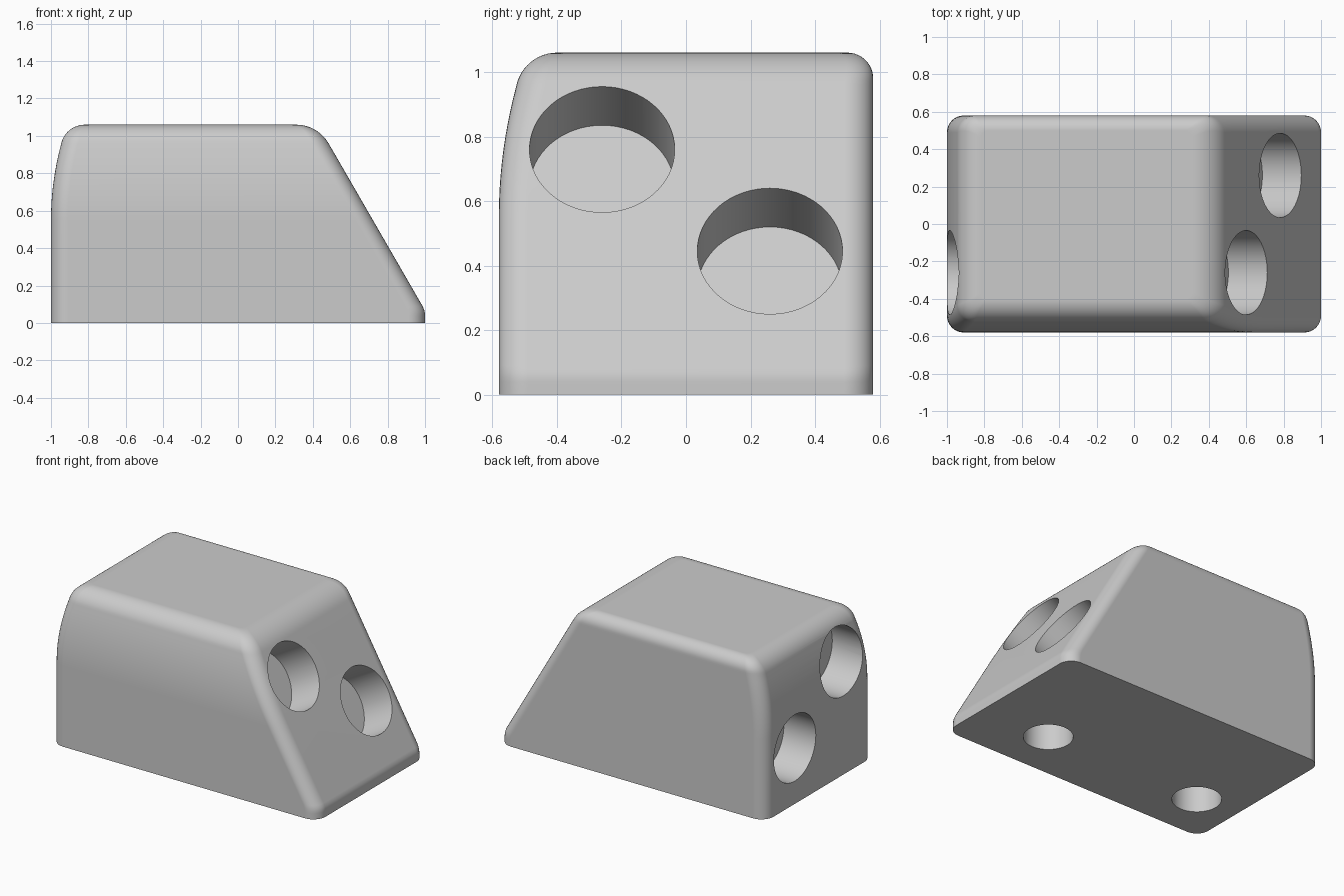
import bpy, bmesh, math
from mathutils import Vector

cube = bpy.data.objects.get("Cube")
if cube:
    bpy.data.objects.remove(cube, do_unlink=True)

HEIGHT, HALF_Y = 1.06, 0.58
CORNER_STEPS = 8

grey = bpy.data.materials.new("plain_grey")
grey.use_nodes = True
colour = (0.6, 0.6, 0.6, 1)
grey.diffuse_color = colour
grey.node_tree.nodes["Principled BSDF"].inputs["Base Color"].default_value = colour


def arc(radius, rise):
    return math.sqrt(max(radius ** 2 - rise ** 2, 0))


def lean_inset(z):
    """Side that is upright low down, then leans in and rounds over."""
    if z < 0.55:
        return 0
    if z < 0.9615:
        return 0.055 * ((z - 0.55) / 0.41) ** 2
    return 0.181 - arc(0.13, z - 0.93)


def back_inset(z):
    """Upright side with a small rounded top edge."""
    return 0 if z < 0.98 else 0.08 - arc(0.08, z - 0.98)


def slope_x(z):
    """Short foot, steep slope, large rounded top edge."""
    if z < 0.04:
        return 1
    if z < 0.09:
        return 0.9 + arc(0.1, z - 0.04)
    if z < 0.96:
        return 0.6 - (z - 0.76) * math.tan(math.radians(30))
    return 0.311 + arc(0.2, z - 0.86)


def section(z):
    """Rounded rectangle at one height."""
    x0, x1 = -1 + lean_inset(z), slope_x(z)
    y0, y1 = -HALF_Y + lean_inset(z), HALF_Y - back_inset(z)
    t = max(0, (z - 0.96) / 0.1)
    r = 0.09 - 0.05 * t ** 2
    points = []
    centres = [(x1 - r, y1 - r), (x0 + r, y1 - r), (x0 + r, y0 + r), (x1 - r, y0 + r)]
    for quarter, (cx, cy) in enumerate(centres):
        for i in range(CORNER_STEPS + 1):
            a = (quarter + i / CORNER_STEPS) * math.pi / 2
            points.append((cx + r * math.cos(a), cy + r * math.sin(a), z))
    return points


# Body: stacked sections
levels = [0, 0.04, 0.055, 0.07, 0.09]
levels += [0.55 + 0.41 * i / 10 for i in range(11)]
levels += [0.96 + 0.1 * math.sin(i / 12 * math.pi / 2) for i in range(1, 13)]
bm = bmesh.new()
rings = [[bm.verts.new(p) for p in section(z)] for z in levels]
for low, high in zip(rings, rings[1:]):
    for i in range(len(low)):
        j = (i + 1) % len(low)
        bm.faces.new((low[i], low[j], high[j], high[i]))
bm.faces.new(rings[0][::-1])
bm.faces.new(rings[-1])
mesh = bpy.data.meshes.new("wedge_body")
bm.to_mesh(mesh)
bm.free()
mesh.materials.append(grey)
body = bpy.data.objects.new("wedge_body", mesh)
bpy.context.collection.objects.link(body)
bpy.context.view_layer.objects.active = body


def drill(name, mouth, outward, radius, depth):
    """Cut a blind round hole square to the given direction."""
    outward = Vector(outward).normalized()
    over = 0.15
    bpy.ops.mesh.primitive_cylinder_add(
        vertices=64, radius=radius, depth=depth + over,
        location=Vector(mouth) + outward * (over - depth) / 2,
        rotation=outward.to_track_quat('Z', 'Y').to_euler())
    cutter = bpy.context.object
    cutter.name = name
    cutter.hide_render = True
    cutter.data.materials.append(grey)
    bpy.context.view_layer.objects.active = body
    cut = body.modifiers.new(name, 'BOOLEAN')
    cut.operation, cut.solver, cut.object = 'DIFFERENCE', 'EXACT', cutter
    bpy.ops.object.modifier_apply(modifier=name)
    bpy.data.objects.remove(cutter, do_unlink=True)


# Pairs of sockets in the slope and the opposite end
slope_out = (math.cos(math.radians(30)), 0, 0.5)
for y, slope_z, end_z in ((-0.26, 0.76, 0.76), (0.26, 0.445, 0.38)):
    drill("slope_socket", (slope_x(slope_z), y, slope_z), slope_out, 0.225, 0.24)
    drill("end_socket", (-1, y, end_z), (-1, 0, 0), 0.225, 0.24)

# Smaller sockets underneath
for x in (0.48, -0.7):
    drill("base_socket", (x, -0.24, 0), (0, 0, -1), 0.152, 0.3)

# Smooth shading with sharp rims
bpy.ops.object.select_all(action='DESELECT')
body.select_set(True)
bpy.context.view_layer.objects.active = body
bpy.ops.object.shade_smooth_by_angle(angle=math.radians(35))
weighted = body.modifiers.new("even_shading", 'WEIGHTED_NORMAL')
weighted.keep_sharp = True
